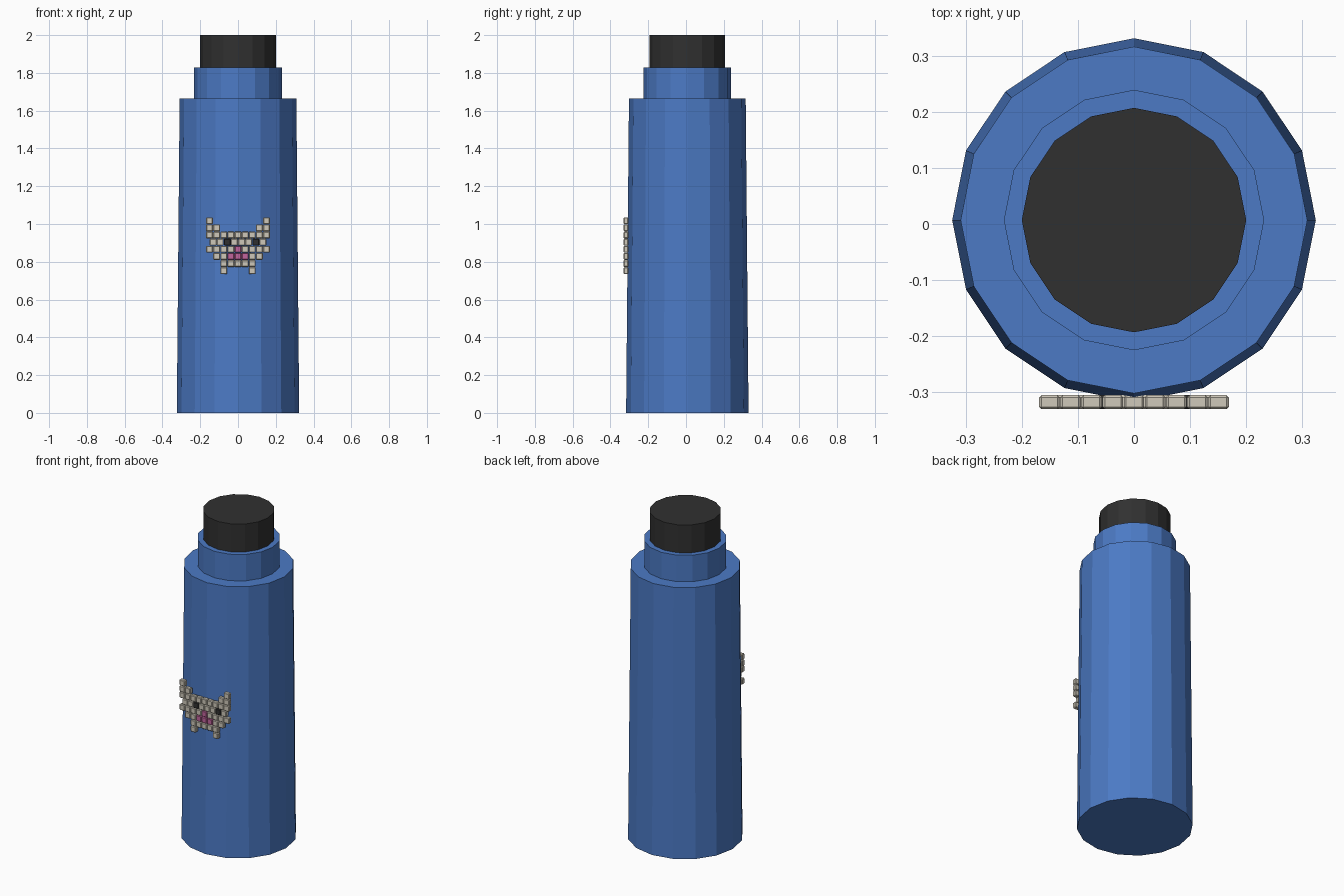
import bpy, bmesh
from mathutils import Matrix, Vector

if "Cube" in bpy.data.objects:
    bpy.data.objects.remove(bpy.data.objects["Cube"])

AXIS_Y = 0.007      # the bottle sits slightly behind centre because of the badge
PITCH = 0.0377      # spacing of the badge tiles


def material(name, colour):
    m = bpy.data.materials.new(name)
    m.diffuse_color = (*colour, 1)
    m.use_nodes = True
    m.node_tree.nodes["Principled BSDF"].inputs["Base Color"].default_value = m.diffuse_color
    return m


BLUE = material("bottle blue", (0.072, 0.195, 0.56))
BLACK = material("cap black", (0.03, 0.03, 0.03))
CREAM = material("tile cream", (0.62, 0.58, 0.49))
PINK = material("tile pink", (0.54, 0.13, 0.34))


def finish(name, bm, mats):
    mesh = bpy.data.meshes.new(name)
    bm.to_mesh(mesh)
    bm.free()
    for m in mats:
        mesh.materials.append(m)
    obj = bpy.data.objects.new(name, mesh)
    bpy.context.collection.objects.link(obj)
    return obj


def drum(name, r_low, r_high, z_low, z_high, mat):
    """Sixteen-sided flat-shaded drum."""
    bm = bmesh.new()
    bmesh.ops.create_cone(
        bm, cap_ends=True, segments=16, radius1=r_low, radius2=r_high,
        depth=z_high - z_low,
        matrix=Matrix.Translation((0, AXIS_Y, (z_low + z_high) / 2)))
    return finish(name, bm, [mat])


# Bottle
drum("bottle_body", 0.324, 0.309, 0, 1.665, BLUE)
drum("bottle_neck", 0.232, 0.232, 1.665, 1.828, BLUE)
drum("bottle_cap", 0.2, 0.2, 1.828, 2.0, BLACK)

# Cat face badge: c = cream, k = black, p = pink; the eye row is shifted half a tile
ROWS = [
    "c.......c",
    "cc.....cc",
    "ccccccccc",
    "cckccckc",
    "ccccpcccc",
    ".ccpppcc.",
    "..ccccc..",
    "..c...c..",
]
bm = bmesh.new()
for r, row in enumerate(ROWS):
    z = 1.017 - r * PITCH
    for c, key in enumerate(row):
        if key == ".":
            continue
        x = (c - (len(row) - 1) / 2) * PITCH
        place = Matrix.Translation((x, -0.3175, z)) @ Matrix.Diagonal((0.0365, 0.025, 0.0365, 1))
        verts = bmesh.ops.create_cube(bm, size=1, matrix=place)["verts"]
        edges = list({e for v in verts for e in v.link_edges})
        for f in {f for v in verts for f in v.link_faces}:
            f.material_index = "ckp".index(key)
        # chamfered tile edges
        bmesh.ops.bevel(bm, geom=edges, offset=0.004, segments=1,
                        affect='EDGES', material=-1)
finish("cat_badge", bm, [CREAM, BLACK, PINK])
